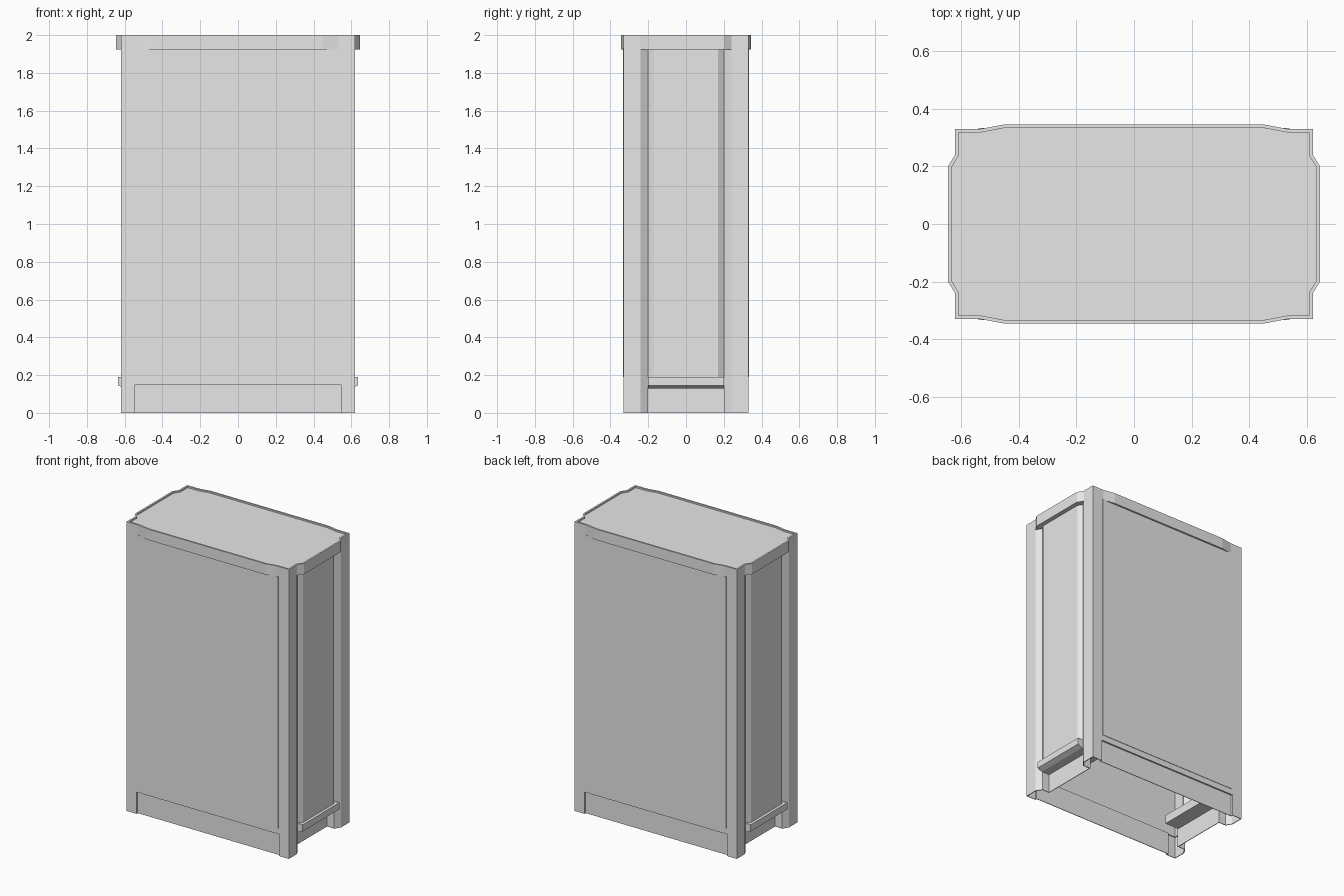
import bpy
import bmesh

if "Cube" in bpy.data.objects:
    bpy.data.objects.remove(bpy.data.objects["Cube"], do_unlink=True)

grey = bpy.data.materials.new("plain_grey")
grey.use_nodes = True
grey.diffuse_color = (0.8, 0.8, 0.8, 1)
grey.node_tree.nodes["Principled BSDF"].inputs["Base Color"].default_value = (0.8, 0.8, 0.8, 1)


def finish(name, bm):
    bmesh.ops.recalc_face_normals(bm, faces=bm.faces)
    mesh = bpy.data.meshes.new(name)
    bm.to_mesh(mesh)
    bm.free()
    mesh.materials.append(grey)
    obj = bpy.data.objects.new(name, mesh)
    bpy.context.collection.objects.link(obj)
    return obj


def mirrored(quarter):
    """Complete a front-right quarter outline to a closed loop."""
    back = quarter[::-1]
    return (quarter + [(x, -y) for x, y in back]
            + [(-x, -y) for x, y in quarter] + [(-x, y) for x, y in back])


def prism(bm, outline, place, low, high, capped=True):
    """Extrude an outline between two levels; return the top cap."""
    a = [bm.verts.new(place(u, v, low)) for u, v in outline]
    b = [bm.verts.new(place(u, v, high)) for u, v in outline]
    n = len(outline)
    for i in range(n):
        j = (i + 1) % n
        bm.faces.new((a[i], a[j], b[j], b[i]))
    if capped:
        bm.faces.new(a[::-1])
        return bm.faces.new(b)


def upright(u, v, w):
    return (u, v, w)


def shell(name, quarter, low, high, thickness):
    bm = bmesh.new()
    prism(bm, mirrored(quarter), upright, low, high, capped=False)
    obj = finish(name, bm)
    mod = obj.modifiers.new("wall", "SOLIDIFY")
    mod.thickness = thickness
    mod.offset = -1
    return obj


# Hollow cabinet body: square corner posts, V grooves and flat side panels
shell("cabinet_body",
      [(0.62, -0.33), (0.62, -0.24), (0.595, -0.20), (0.615, -0.17)],
      0.15, 1.93, 0.015)

# Open base: corner feet with recessed aprons between them
shell("base_skirt",
      [(0.545, -0.317), (0.545, -0.33), (0.62, -0.33),
       (0.62, -0.24), (0.595, -0.20), (0.54, -0.20)],
      0, 0.155, 0.006)

# Top cap with flared edges and a shallow recessed lid
bm = bmesh.new()
top = prism(bm, mirrored([(0.45, -0.345), (0.53, -0.33), (0.62, -0.33),
                          (0.62, -0.24), (0.645, -0.20)]),
            upright, 1.925, 2.0)
bm.normal_update()
bmesh.ops.inset_region(bm, faces=[top], thickness=0.012, use_even_offset=True)
bmesh.ops.extrude_discrete_faces(bm, faces=[])
lid = max((f for f in bm.faces if f.normal.z > 0.9), key=lambda f: f.calc_area())
sunk = bmesh.ops.extrude_discrete_faces(bm, faces=[lid])["faces"][0]
for v in sunk.verts:
    v.co.z -= 0.01
finish("top_cap", bm)

# Slightly raised front and back panels
for side, name in ((-1, "front_panel"), (1, "back_panel")):
    bm = bmesh.new()
    prism(bm, [(-0.54, 0.19), (0.54, 0.19), (0.54, 1.93), (-0.54, 1.93)],
          lambda u, v, w, s=side: (u, s * w, v), 0.325, 0.333)
    finish(name, bm)

# Ledges under the side panels, with a sloping lower lip
for side, name in ((1, "left_ledge"), (-1, "right_ledge")):
    bm = bmesh.new()
    prism(bm, [(0.43, 0.13), (0.60, 0.13), (0.635, 0.145), (0.635, 0.19), (0.43, 0.19)],
          lambda u, v, w, s=side: (s * u, w, v), -0.2, 0.2)
    finish(name, bm)
